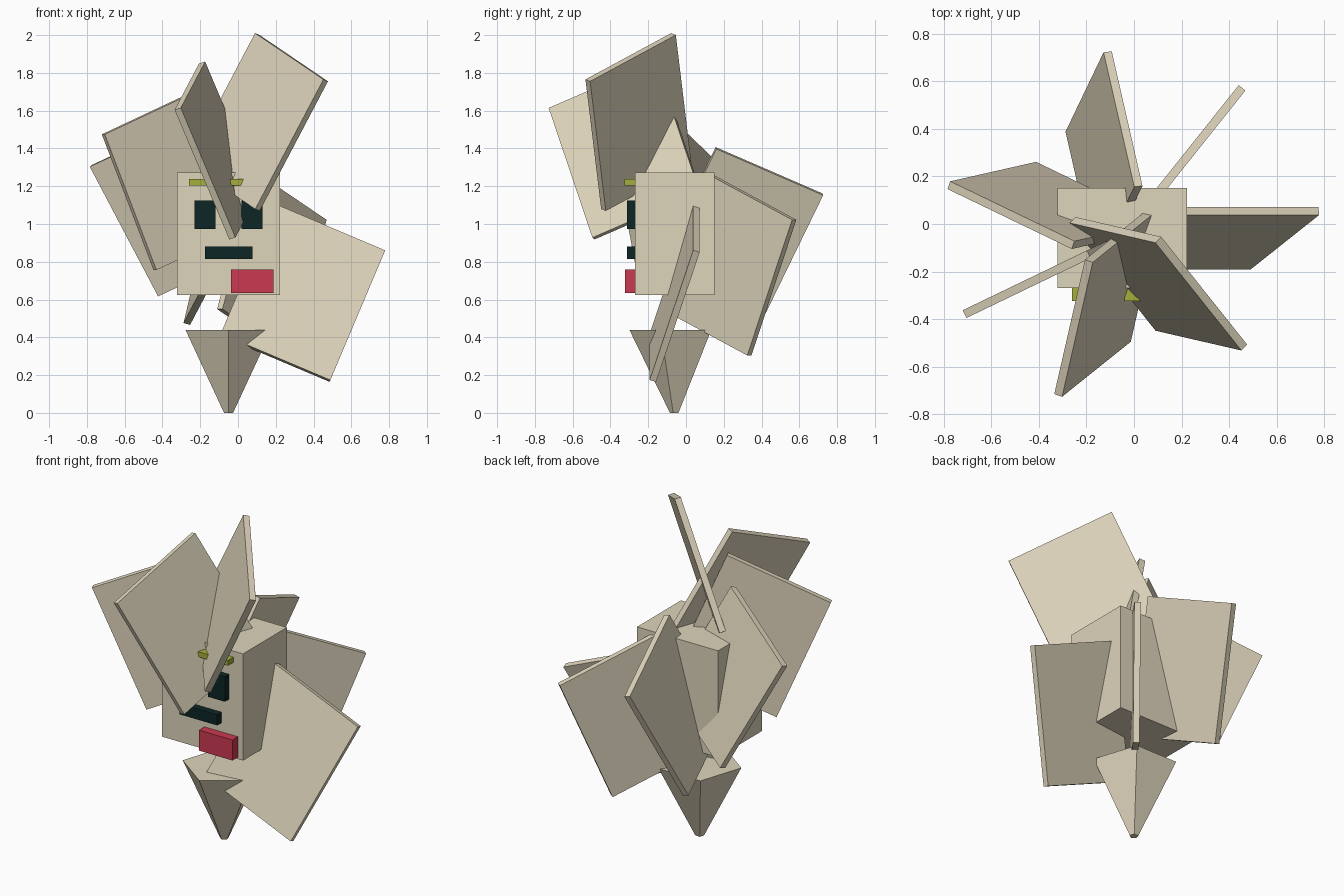
import bpy, math

if "Cube" in bpy.data.objects:
    bpy.data.objects.remove(bpy.data.objects["Cube"])

AX, AY = -0.05, -0.06   # vertical axis shared by box, foot and cards


def material(name, colour):
    m = bpy.data.materials.new(name)
    m.diffuse_color = (*colour, 1)
    m.use_nodes = True
    m.node_tree.nodes["Principled BSDF"].inputs["Base Color"].default_value = m.diffuse_color
    return m


BEIGE = material("beige", (0.73, 0.66, 0.50))
DARK = material("dark teal", (0.004, 0.019, 0.019))
RED = material("red", (0.597, 0.041, 0.083))
OLIVE = material("olive", (0.371, 0.429, 0.045))


def box(name, centre, size, mat, rot=(0, 0, 0)):
    bpy.ops.mesh.primitive_cube_add(size=1, location=centre, rotation=rot)
    ob = bpy.context.object
    ob.name = name
    ob.scale = size
    ob.data.materials.append(mat)
    return ob


def span(name, x, y, z, mat):
    """Box given by its limits along each axis."""
    lims = (x, y, z)
    return box(name, [(a + b) / 2 for a, b in lims], [b - a for a, b in lims], mat)


# head block
span("head", (-0.322, 0.223), (-0.27, 0.152), (0.624, 1.273), BEIGE)

# five-sided tapered foot with a corner to the front
bpy.ops.mesh.primitive_cone_add(vertices=5, radius1=0.025, radius2=0.24, depth=0.44,
                                location=(AX, AY, 0.22), rotation=(0, 0, math.pi))
foot = bpy.context.object
foot.name = "foot"
foot.data.materials.append(BEIGE)
# make sure one corner points to the front (-y)
top = [v.co for v in foot.data.vertices if v.co.z > 0]
far = min(top, key=lambda c: abs(math.atan2(c.x, -c.y)))
foot.rotation_euler.z = -math.pi / 2 - math.atan2(far.y, far.x)

# face: eyes and brows mirrored about the axis
for side, label in ((-1, "left"), (1, "right")):
    def mx(a, b):
        return tuple(sorted((AX + side * a, AX + side * b)))
    span(label + "_eye", mx(0.068, 0.18), (-0.312, -0.26), (0.973, 1.124), DARK)
    span(label + "_brow", mx(0.01, 0.21), (-0.325, -0.26), (1.205, 1.237), OLIVE)
span("mouth", (-0.175, 0.078), (-0.312, -0.26), (0.815, 0.88), DARK)
span("tongue", (-0.037, 0.188), (-0.322, -0.26), (0.635, 0.76), RED)

# seven cards climbing in a tightening spiral, rolled in a repeating pattern
for i in range(7):
    a = i * math.tau / 7
    r = 0.392 - 0.0245 * i
    box(f"card_{i + 1}",
        (AX + r * math.cos(a), AY + r * math.sin(a), 0.635 + 0.1508 * i),
        (0.63, 0.036, 0.78), BEIGE,
        ((i % 3 - 1) * 0.3, 0.4, a))
